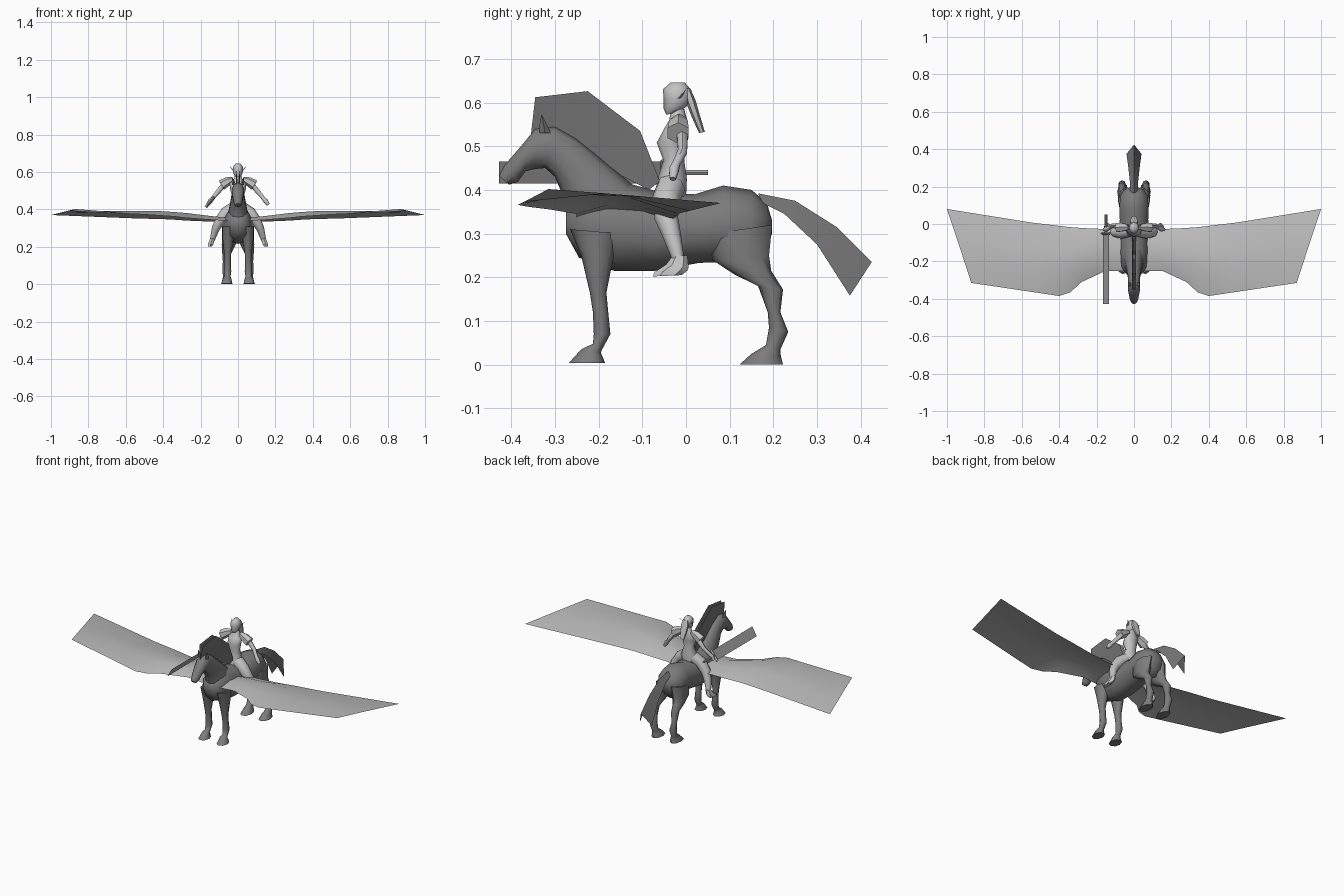
import bpy, bmesh, math
from mathutils import Vector


def material(name, v):
    m = bpy.data.materials.new(name)
    m.diffuse_color = (v, v, v, 1)
    return m


COAT = material("dark grey coat", 0.2)
HAIR = material("dark grey mane", 0.18)
PALE = material("pale grey rider", 0.55)
WING = material("light grey wing", 0.5)
STEEL = material("mid grey steel", 0.38)


def finish(name, rings, mat, closed=True, mirror=False, angle=60):
    """Skin a list of point rings (closed tubes with caps, or open sheets)."""
    bm = bmesh.new()
    for s in ((1, -1) if mirror else (1,)):
        vs = [[bm.verts.new((s * p[0], p[1], p[2])) for p in r] for r in rings]
        n = len(rings[0])
        for a, b in zip(vs, vs[1:]):
            for i in range(n if closed else n - 1):
                j = (i + 1) % n
                bm.faces.new((a[i], a[j], b[j], b[i]))
        if closed:
            bm.faces.new(vs[0])
            bm.faces.new(vs[-1])
    if closed:
        bmesh.ops.recalc_face_normals(bm, faces=bm.faces)
    else:
        bmesh.ops.remove_doubles(bm, verts=bm.verts, dist=1e-5)
        for f in bm.faces:
            f.normal_update()
            if f.normal.z < 0:
                f.normal_flip()
    me = bpy.data.meshes.new(name)
    bm.to_mesh(me)
    bm.free()
    ob = bpy.data.objects.new(name, me)
    bpy.context.collection.objects.link(ob)
    me.materials.append(mat)
    bpy.ops.object.select_all(action='DESELECT')
    ob.select_set(True)
    bpy.context.view_layer.objects.active = ob
    bpy.ops.object.shade_smooth_by_angle(angle=math.radians(angle))
    return ob


def loft(name, sections, mat, mirror=False, sides=10, angle=60):
    """Sections: (y1, z1, y2, z2, half width, x centre) - ovals between two side-profile points."""
    rings = []
    for y1, z1, y2, z2, w, x in sections:
        ring = []
        for k in range(sides):
            t = 2 * math.pi * k / sides
            c = (1 + math.cos(t)) / 2
            ring.append((x + w * math.sin(t), y2 + (y1 - y2) * c, z2 + (z1 - z2) * c))
        rings.append(ring)
    return finish(name, rings, mat, True, mirror, angle)


def tube(name, path, mat, mirror=False, sides=6, angle=60):
    """Path: (x, y, z, radius)."""
    pts = [Vector(p[:3]) for p in path]
    rings = []
    for i, p in enumerate(pts):
        d = (pts[min(i + 1, len(pts) - 1)] - pts[max(i - 1, 0)]).normalized()
        u = d.cross(Vector((0, 1, 0)))
        u = u.normalized() if u.length > 0.1 else Vector((1, 0, 0))
        v = d.cross(u)
        rings.append([p + path[i][3] * (u * math.cos(2 * math.pi * k / sides)
                      + v * math.sin(2 * math.pi * k / sides)) for k in range(sides)])
    return finish(name, rings, mat, True, mirror, angle)


# Horse trunk
loft("horse_body", [
    (-.275, .355, -.275, .30, .035, 0), (-.23, .41, -.245, .245, .068, 0),
    (-.15, .42, -.165, .215, .08, 0), (-.06, .395, -.07, .215, .082, 0),
    (.02, .39, .03, .233, .08, 0), (.085, .41, .085, .235, .082, 0),
    (.15, .40, .15, .225, .078, 0), (.185, .37, .18, .26, .055, 0),
    (.197, .33, .197, .30, .02, 0)], COAT)

# Neck and head in one sweep
loft("neck_and_head", [
    (-.12, .41, -.25, .27, .06, 0), (-.19, .468, -.275, .37, .045, 0),
    (-.25, .517, -.30, .43, .035, 0), (-.30, .545, -.322, .45, .033, 0),
    (-.345, .54, -.345, .448, .035, 0), (-.375, .503, -.367, .443, .03, 0),
    (-.415, .457, -.385, .418, .023, 0), (-.428, .432, -.405, .412, .015, 0)], COAT)

# Ears
loft("horse_ears", [(-.335, .53, -.31, .53, .009, .022), (-.335, .55, -.316, .545, .009, .025),
                    (-.331, .572, -.329, .57, .001, .03)], COAT, True, 4, 30)

# Legs with hooves
loft("front_legs", [
    (-.265, .31, -.15, .30, .035, .048), (-.24, .25, -.165, .25, .03, .053),
    (-.22, .165, -.182, .165, .019, .055), (-.213, .12, -.178, .12, .017, .055),
    (-.211, .07, -.173, .07, .02, .056), (-.213, .048, -.192, .035, .017, .057),
    (-.24, .035, -.195, .028, .022, .058), (-.268, .004, -.185, .004, .03, .06)], COAT, True, 8)
loft("hind_legs", [
    (.06, .30, .197, .32, .042, .043), (.06, .24, .19, .25, .034, .052),
    (.11, .207, .195, .215, .027, .06), (.165, .18, .222, .172, .02, .065),
    (.187, .12, .216, .12, .016, .065), (.19, .085, .234, .075, .02, .064),
    (.183, .045, .216, .035, .018, .062), (.15, .025, .217, .02, .024, .06),
    (.122, 0, .222, 0, .03, .06)], COAT, True, 8)

# Tail: two sheets hanging from a centre ridge
ridge = [(.165, .392), (.25, .375), (.345, .315), (.425, .235)]
lower = [(.02, .175, .37), (.022, .225, .345), (.03, .30, .275), (.04, .375, .158)]
finish("tail", [[(0, y, z), p] for (y, z), p in zip(ridge, lower)], HAIR, False, True, 30)

# Mane: tall fan standing on the neck, slightly split at the top
roots = [(-.355, .525), (-.31, .535), (-.20, .46), (-.085, .40)]
tips = [(-.345, .612), (-.225, .626), (-.105, .535), (-.06, .42)]
finish("mane", [[(0, y, z), (.012, Y, Z)] for (y, z), (Y, Z) in zip(roots, tips)],
       HAIR, False, True, 30)

# Wings: stations of (x, y, z) from leading to trailing edge with an arched middle
stations = [
    [(.0, -.25, .335), (.0, -.18, .35), (.0, -.10, .345), (.0, -.025, .33)],
    [(.15, -.25, .345), (.15, -.18, .365), (.15, -.10, .36), (.15, -.027, .335)],
    [(.28, -.31, .355), (.27, -.22, .38), (.27, -.11, .375), (.27, -.022, .34)],
    [(.34, -.365, .362), (.34, -.25, .386), (.34, -.13, .382), (.34, -.017, .345)],
    [(.40, -.385, .366), (.40, -.26, .39), (.40, -.13, .386), (.40, -.01, .348)],
    [(.50, -.37, .373), (.52, -.26, .392), (.54, -.13, .385), (.55, .008, .352)],
    [(.87, -.315, .402), (.913, -.183, .392), (.957, -.05, .381), (1, .08, .37)]]
finish("wings", stations, WING, False, True, 40)

# Rider torso and neck
loft("rider_torso", [
    (-.072, .385, .0, .385, .05, 0), (-.066, .42, .002, .425, .047, 0),
    (-.052, .468, -.004, .468, .031, 0), (-.067, .508, .0, .51, .042, 0),
    (-.05, .54, .004, .545, .046, 0), (-.038, .56, .002, .562, .024, 0),
    (-.035, .585, -.004, .585, .013, 0)], PALE, False, 8)

# Rider head, hair and ears
loft("rider_head", [
    (-.045, .572, -.02, .578, .012, 0), (-.051, .585, -.002, .588, .022, 0),
    (-.051, .61, .012, .605, .027, 0), (-.053, .63, .013, .627, .026, 0),
    (-.035, .646, -.003, .646, .013, 0)], PALE, False, 8)
loft("rider_hair", [(-.005, .632, .01, .632, .018, 0), (.0, .60, .022, .605, .024, 0),
                    (.014, .565, .032, .57, .02, 0), (.03, .53, .043, .533, .012, 0)],
     PALE, False, 6)
loft("rider_ears", [(-.022, .605, -.01, .612, .004, .025), (-.016, .612, -.005, .62, .003, .032),
                    (-.002, .628, .0, .63, .001, .042)], PALE, True, 4, 30)

# Shoulder guards, arms and hands
tube("shoulder_guards", [(.028, -.016, .562, .014), (.055, -.017, .55, .024),
                         (.088, -.018, .53, .028)], PALE, True, 6, 30)
tube("arms", [(.05, -.015, .55, .015), (.085, -.008, .52, .014), (.112, -.008, .488, .012),
              (.135, -.022, .46, .01), (.148, -.028, .445, .013), (.162, -.03, .425, .008)],
     PALE, True)

# Rider legs and boots
tube("rider_legs", [(.025, -.035, .405, .034), (.065, -.045, .38, .033), (.10, -.045, .335, .027),
                    (.12, -.032, .295, .021), (.138, -.016, .235, .013)], PALE, True, 8)
loft("boots", [(-.03, .25, .003, .25, .014, .135), (-.045, .23, .006, .222, .016, .142),
               (-.072, .212, .003, .215, .017, .147), (-.076, .202, -.01, .205, .013, .15)],
     PALE, True, 6, 40)

# Sword: slanted blade sheet, guard and grip
finish("sword_blade", [[(-.165, y, .415), (-.135, y, .465)] for y in (-.428, -.05)], STEEL, False)
tube("sword_guard", [(-.172, -.05, .412, .008), (-.128, -.05, .468, .008)], STEEL, False, 4, 30)
tube("sword_grip", [(-.15, -.05, .44, .007), (-.15, .05, .44, .007)], STEEL, False, 6, 40)
